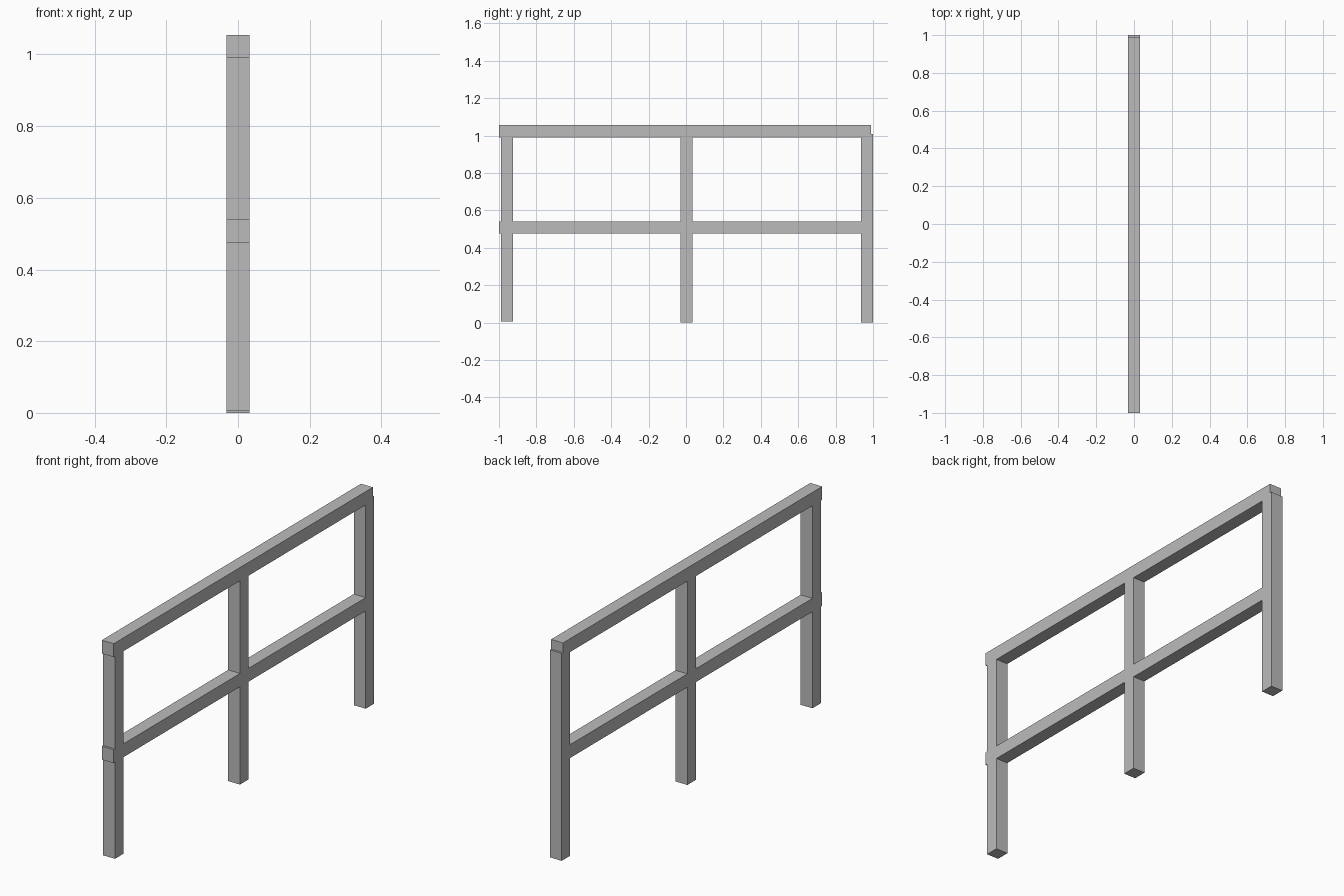
import bpy
import bmesh

cube = bpy.data.objects.get("Cube")
if cube:
    bpy.data.objects.remove(cube, do_unlink=True)

# Single plain grey finish
grey = bpy.data.materials.new("plain_grey")
grey.use_nodes = True
colour = (0.5, 0.5, 0.5, 1.0)
grey.diffuse_color = colour
grey.node_tree.nodes["Principled BSDF"].inputs["Base Color"].default_value = colour

HALF_WIDTH = 0.032
THICK = 0.065


def beam(name, y0, y1, z0, z1):
    """Square timber spanning the given side-view rectangle."""
    bm = bmesh.new()
    bmesh.ops.create_cube(bm, size=1)
    bmesh.ops.scale(bm, vec=(2 * HALF_WIDTH, y1 - y0, z1 - z0), verts=bm.verts)
    mesh = bpy.data.meshes.new(name)
    bm.to_mesh(mesh)
    bm.free()
    mesh.materials.append(grey)
    obj = bpy.data.objects.new(name, mesh)
    obj.location = (0, (y0 + y1) / 2, (z0 + z1) / 2)
    bpy.context.collection.objects.link(obj)


# Upright posts: name, front edge, bottom, top
for name, y, bottom, top in (
    ("front_post", -0.99, 0.006, 1.01),
    ("middle_post", -0.03, 0.0, 1.01),
    ("back_post", 0.935, 0.0, 1.008),
):
    beam(name, y, y + THICK, bottom, top)

# Horizontal rails, poking slightly past the front post
beam("top_rail", -1.0, 0.99, 0.99, 0.99 + THICK)
beam("middle_rail", -1.0, 0.99, 0.475, 0.475 + THICK)
